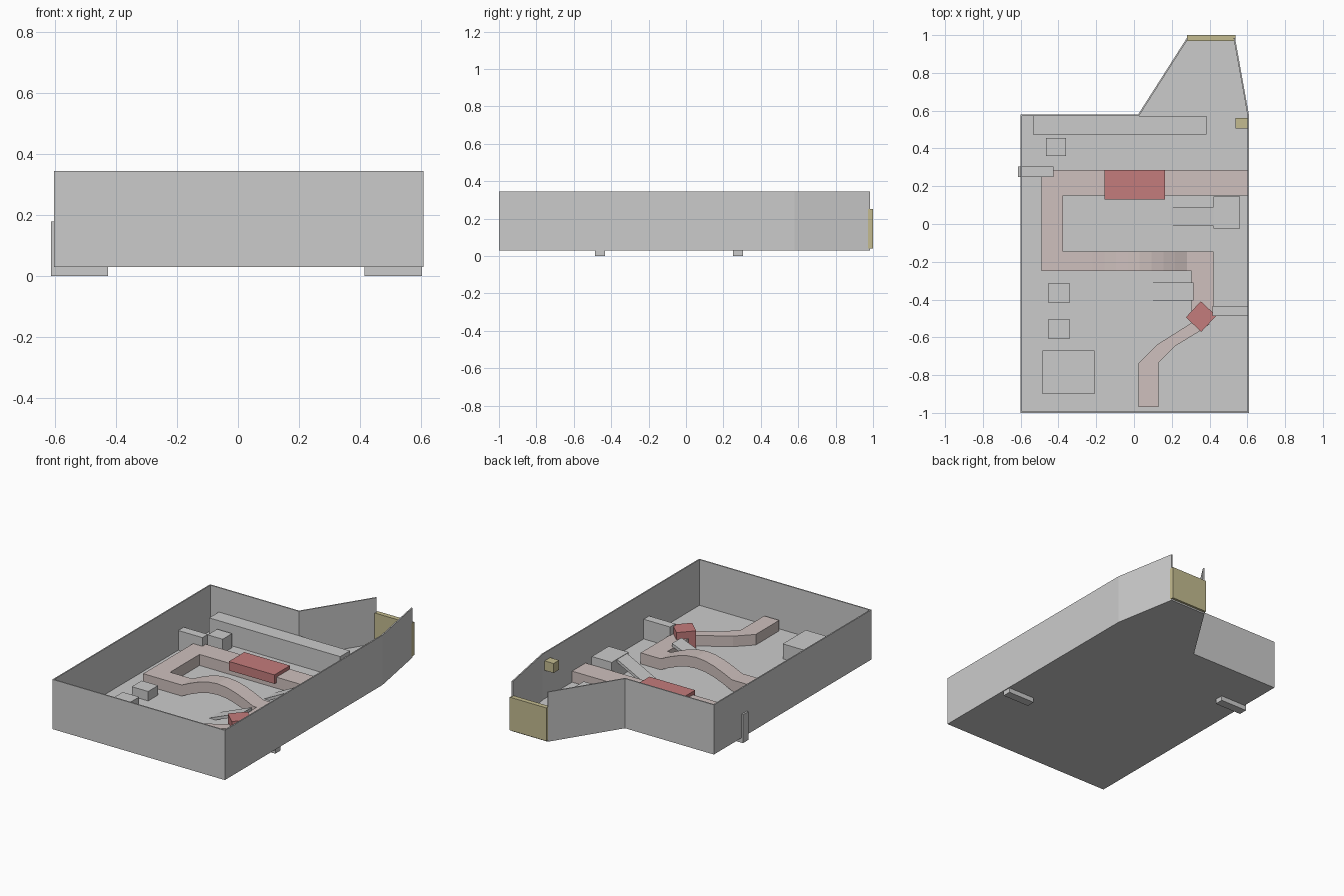
import bpy, bmesh, math
from mathutils import Matrix

if "Cube" in bpy.data.objects:
    bpy.data.objects.remove(bpy.data.objects["Cube"])


def material(name, rgb):
    m = bpy.data.materials.new(name)
    m.diffuse_color = (*rgb, 1)
    m.use_nodes = True
    m.node_tree.nodes["Principled BSDF"].inputs["Base Color"].default_value = m.diffuse_color
    return m


PINK = material("belt_pink", (0.62, 0.53, 0.51))
RED = material("machine_red", (0.55, 0.2, 0.2))
OLIVE = material("door_olive", (0.55, 0.5, 0.28))


def make(name, verts, faces, mat=None):
    me = bpy.data.meshes.new(name)
    me.from_pydata(verts, [], faces)
    bm = bmesh.new()
    bm.from_mesh(me)
    bmesh.ops.recalc_face_normals(bm, faces=bm.faces)
    bm.to_mesh(me)
    bm.free()
    ob = bpy.data.objects.new(name, me)
    bpy.context.collection.objects.link(ob)
    if mat:
        me.materials.append(mat)
    return ob


def prism(name, pts, z0, z1, mat=None):
    n = len(pts)
    verts = [(x, y, z) for z in (z0, z1) for x, y in pts]
    faces = [tuple(range(n))[::-1], tuple(range(n, 2 * n))]
    faces += [(i, (i + 1) % n, (i + 1) % n + n, i + n) for i in range(n)]
    return make(name, verts, faces, mat)


def box(name, x0, x1, y0, y1, z0, z1, mat=None):
    return prism(name, [(x0, y0), (x1, y0), (x1, y1), (x0, y1)], z0, z1, mat)


def ribbon(name, stations, mat=None):
    """Belt through stations (left x, left y, right x, right y, bottom, top)."""
    verts, faces = [], []
    for lx, ly, rx, ry, zb, zt in stations:
        verts += [(lx, ly, zb), (rx, ry, zb), (rx, ry, zt), (lx, ly, zt)]
    for i in range(len(stations) - 1):
        a = 4 * i
        faces += [(a + k, a + (k + 1) % 4, a + 4 + (k + 1) % 4, a + 4 + k) for k in range(4)]
    e = len(verts)
    faces += [(0, 1, 2, 3), (e - 4, e - 3, e - 2, e - 1)]
    return make(name, verts, faces, mat)


FLOOR, BELT = 0.055, 0.125

# Building shell: floor slab and thin perimeter wall, open at the narrow end
outline = [(0.535, 0.985), (0.28, 0.985), (0.022, 0.58), (-0.602, 0.58),
           (-0.602, -1.0), (0.608, -1.0), (0.608, 0.58)]
prism("floor", outline, 0.03, FLOOR)
path = outline[1:] + outline[:1]
n = len(path)
inner_wall = bpy.data.meshes.new("perimeter_wall")
inner_wall.from_pydata([(x, y, z) for z in (0.03, 0.345) for x, y in path], [],
                       [(i, i + 1, i + 1 + n, i + n) for i in range(n - 1)])
wall = bpy.data.objects.new("perimeter_wall", inner_wall)
bpy.context.collection.objects.link(wall)
solid = wall.modifiers.new("thickness", 'SOLIDIFY')
solid.thickness, solid.offset, solid.use_even_offset = 0.008, -1, True

# Main belt: back run, left turn, raised hump, right turn
main = [(0.6, 0.285, 0.6, 0.15, FLOOR, BELT),
        (-0.49, 0.285, -0.375, 0.15, FLOOR, BELT),
        (-0.49, -0.25, -0.375, -0.145, FLOOR, BELT)]
for i in range(9):
    t = i / 8
    x = -0.22 + t * 0.5
    lift = 0.075 * math.sin(math.pi * t)
    main.append((x, -0.25, x, -0.145, FLOOR + lift, BELT + lift))
main += [(0.305, -0.25, 0.42, -0.145, FLOOR, BELT),
         (0.305, -0.48, 0.42, -0.48, FLOOR, BELT)]
belt = ribbon("main_belt", main, PINK)

# Exit belt leading to the front wall
ribbon("exit_belt", [(x0, y0, x1, y1, FLOOR, 0.122) for x0, y0, x1, y1 in [
    (0.36, -0.485, 0.40, -0.53), (0.31, -0.52, 0.36, -0.56),
    (0.12, -0.64, 0.22, -0.645), (0.025, -0.735, 0.13, -0.735),
    (0.025, -0.97, 0.13, -0.97)]], PINK)

# Red machines over the belts
box("belt_machine", -0.155, 0.165, 0.13, 0.285, 0.09, 0.147, RED)
turned = box("turned_machine", -0.058, 0.058, -0.056, 0.056, 0.06, 0.17, RED)
turned.data.transform(Matrix.Translation((0.355, -0.49, 0)) @ Matrix.Rotation(math.radians(47), 4, 'Z'))

# Sloping chutes that run down into the floor
for name, x0, x1, y0, y1, top in [("back_chute", 0.19, 0.425, -0.01, 0.09, 0.175),
                                  ("front_chute", 0.08, 0.315, -0.405, -0.31, 0.15)]:
    ribbon(name, [(x1, y0, x1, y1, top - 0.02, top),
                  (x0, y0, x0, y1, FLOOR - 0.018, FLOOR)])

# Cabinets standing on the floor
for name, x0, x1, y0, y1, top in [
        ("back_counter", -0.535, 0.385, 0.475, 0.572, 0.19),
        ("back_cabinet", -0.465, -0.36, 0.36, 0.455, 0.145),
        ("chute_cabinet", 0.42, 0.56, -0.025, 0.145, 0.175),
        ("small_cabinet_back", -0.455, -0.34, -0.415, -0.315, 0.115),
        ("small_cabinet_front", -0.455, -0.34, -0.605, -0.505, 0.115),
        ("front_table", -0.485, -0.21, -0.9, -0.67, 0.15)]:
    box(name, x0, x1, y0, y1, 0.05, top)

# Side posts reaching below the floor
box("left_post", -0.613, -0.425, 0.25, 0.305, 0.0, 0.18)
box("right_post", 0.415, 0.603, -0.487, -0.433, 0.0, 0.18)

# End door and wall-mounted box
box("end_door", 0.28, 0.537, 0.97, 1.0, 0.04, 0.25, OLIVE)
box("wall_box", 0.537, 0.601, 0.505, 0.56, 0.235, 0.295, OLIVE)
